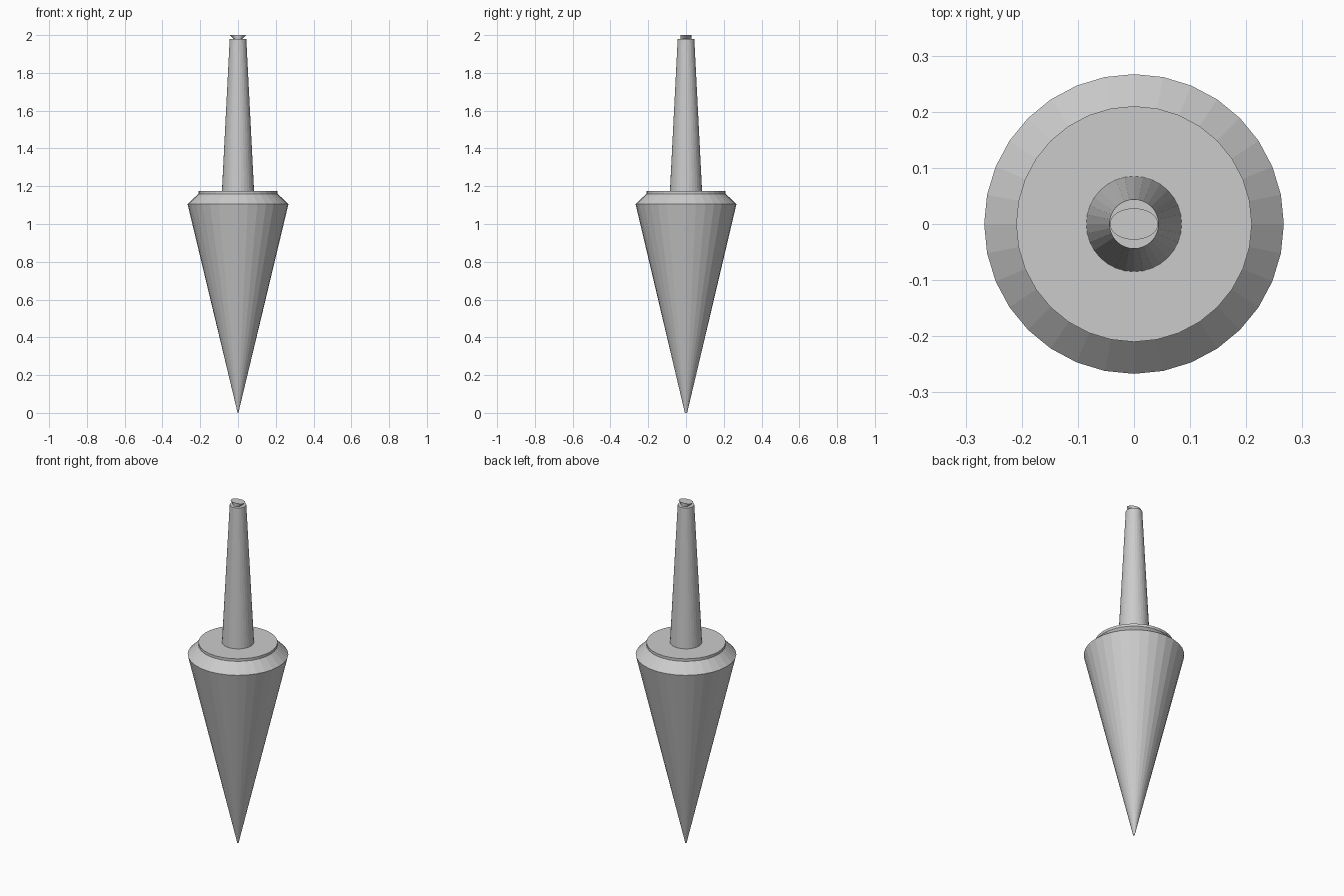
import bpy, bmesh
from math import cos, sin, tau

if "Cube" in bpy.data.objects:
    bpy.data.objects.remove(bpy.data.objects["Cube"])

SIDES = 32

def lathe(name, rings):
    """Closed solid from stacked elliptical rings (radius_x, radius_y, z)."""
    bm = bmesh.new()
    loops = [[bm.verts.new((rx * cos(tau * i / SIDES), ry * sin(tau * i / SIDES), z))
              for i in range(SIDES)] for rx, ry, z in rings]
    for a, b in zip(loops, loops[1:]):
        for i in range(SIDES):
            j = (i + 1) % SIDES
            bm.faces.new((a[i], a[j], b[j], b[i]))
    bm.faces.new(loops[0][::-1])
    bm.faces.new(loops[-1])
    bmesh.ops.recalc_face_normals(bm, faces=bm.faces)
    mesh = bpy.data.meshes.new(name)
    bm.to_mesh(mesh)
    bm.free()
    obj = bpy.data.objects.new(name, mesh)
    bpy.context.collection.objects.link(obj)
    return obj

# Long pointed cone, bevelled shoulder, thin collar and tapered neck
lathe("pointed_body", [
    (0.002, 0.006, 0.0),
    (0.267, 0.267, 1.105),
    (0.21, 0.21, 1.16),
    (0.21, 0.21, 1.175),
    (0.085, 0.085, 1.175),
    (0.044, 0.044, 1.98),
])

# Small oval cap flaring upward along x
lathe("oval_cap", [
    (0.022, 0.028, 1.979),
    (0.043, 0.028, 2.0),
])
